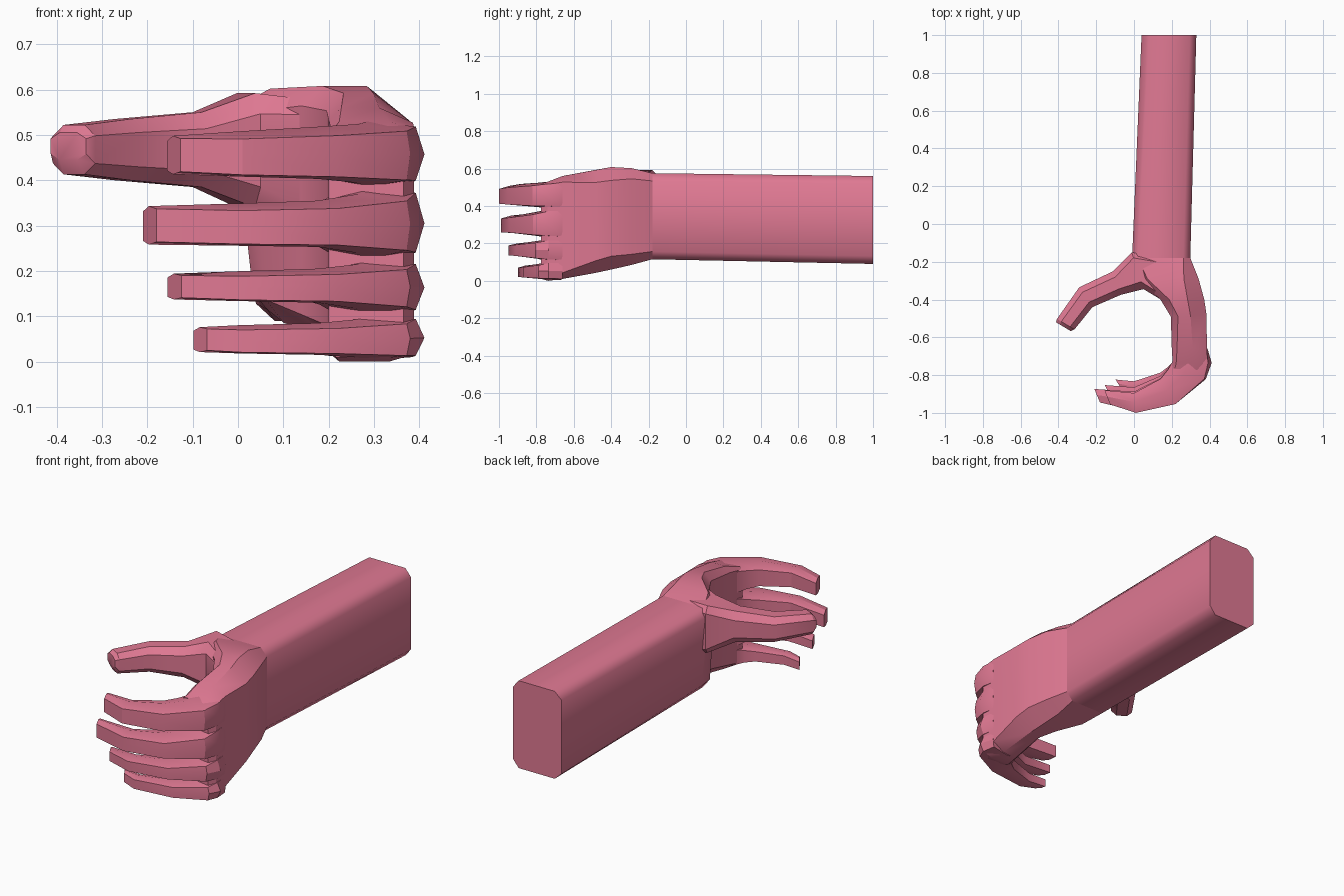
import bpy, bmesh
from math import radians

if "Cube" in bpy.data.objects:
    bpy.data.objects.remove(bpy.data.objects["Cube"])

skin = bpy.data.materials.new("skin")
skin.diffuse_color = (0.74, 0.19, 0.29, 1)
skin.use_nodes = True
skin.node_tree.nodes["Principled BSDF"].inputs["Base Color"].default_value = skin.diffuse_color


def loft(name, sections, smooth):
    """Section: inner (x, y), outer (x, y), bottom z, top z, profile of (u, v) points."""
    bm = bmesh.new()
    rings = []
    for (ax, ay), (bx, by), z0, z1, profile in sections:
        rings.append([bm.verts.new((ax + (bx - ax) * u, ay + (by - ay) * u, z0 + (z1 - z0) * v))
                      for u, v in profile])
    n = len(rings[0])
    for r, s in zip(rings, rings[1:]):
        for i in range(n):
            j = (i + 1) % n
            bm.faces.new((r[i], r[j], s[j], s[i]))
    bm.faces.new(rings[0])
    bm.faces.new(rings[-1])
    bmesh.ops.recalc_face_normals(bm, faces=bm.faces)
    mesh = bpy.data.meshes.new(name)
    bm.to_mesh(mesh)
    bm.free()
    mesh.materials.append(skin)
    ob = bpy.data.objects.new(name, mesh)
    bpy.context.collection.objects.link(ob)
    bpy.ops.object.select_all(action='DESELECT')
    bpy.context.view_layer.objects.active = ob
    ob.select_set(True)
    bpy.ops.object.shade_smooth_by_angle(angle=radians(smooth))
    return ob


def octagon(ci, co, vi, vo, lean=0.0):
    """Unit box with cut corners (ci/vi inner, co/vo outer); lean pulls in the lower inner side."""
    return [(ci + lean, 0), (1 - co, 0), (1, vo), (1, 1 - vo), (1 - co, 1), (ci, 1),
            (0, 1 - vi), (lean, vi)]


def finger_profile(ridge, top=0.83, low=0.04):
    """Rounded box with a narrower outer face and an optional knuckle ridge."""
    return [(0, 0.1), (0.45, 0), (1, low), (1 + ridge, 0.5), (1, top), (0.45, 1), (0, 0.86)]


# Forearm
wrist = ((-0.01, -0.18), (0.298, -0.18), 0.115, 0.575, octagon(0.1, 0.12, 0.08, 0.09, 0.14))
loft("forearm", [
    ((0.04, 1.0), (0.33, 1.0), 0.09, 0.56, octagon(0.14, 0.12, 0.08, 0.09)),
    wrist,
], 60)

# Palm, bending from the wrist to the knuckles
loft("palm", [
    wrist,
    ((0.03, -0.29), (0.342, -0.29), 0.085, 0.602, octagon(0.13, 0.25, 0.1, 0.11, 0.1)),
    ((0.14, -0.40), (0.372, -0.40), 0.06, 0.608, octagon(0.2, 0.38, 0.08, 0.13)),
    ((0.195, -0.49), (0.384, -0.48), 0.042, 0.592, octagon(0.2, 0.45, 0.07, 0.12)),
    ((0.20, -0.66), (0.386, -0.66), 0.01, 0.56, octagon(0.15, 0.4, 0.05, 0.06)),
    ((0.205, -0.735), (0.388, -0.74), 0.0, 0.53, octagon(0.1, 0.3, 0.03, 0.03)),
    ((0.20, -0.765), (0.365, -0.775), 0.01, 0.52, octagon(0.1, 0.2, 0.03, 0.03)),
], 30)

# Thumb, reaching out from the wrist side
soft = octagon(0.25, 0.25, 0.22, 0.22)
loft("thumb", [
    ((0.21, -0.44), (0.20, -0.19), 0.28, 0.572, octagon(0.1, 0.1, 0.1, 0.1)),
    ((0.05, -0.345), (-0.012, -0.15), 0.34, 0.592, octagon(0.2, 0.15, 0.18, 0.12)),
    ((-0.07, -0.375), (-0.11, -0.25), 0.385, 0.55, soft),
    ((-0.22, -0.44), (-0.29, -0.335), 0.40, 0.535, soft),
    ((-0.315, -0.558), (-0.408, -0.503), 0.413, 0.522, soft),
    ((-0.335, -0.567), (-0.413, -0.52), 0.445, 0.505, soft),
], 30)

# Fingers: name, tip x, furthest y, knuckle z range, joint z range, tip z range
fingers = [
    ("index_finger", -0.157, -1.0, (0.385, 0.53), (0.403, 0.518), (0.413, 0.498)),
    ("middle_finger", -0.21, -0.988, (0.225, 0.385), (0.253, 0.355), (0.258, 0.343)),
    ("ring_finger", -0.155, -0.95, (0.102, 0.225), (0.13, 0.205), (0.137, 0.194)),
    ("little_finger", -0.098, -0.897, (0.003, 0.102), (0.015, 0.085), (0.021, 0.076)),
]
for name, tip, reach, knuckle, joint, end in fingers:
    s = (reach + 0.735) / -0.265

    def y(v):
        return -0.735 + (v + 0.735) * s if v < -0.735 else v

    mid = [(k + j) / 2 for k, j in zip(knuckle, joint)]
    half = [(j + e) / 2 for j, e in zip(joint, end)]
    flat = finger_profile(0)
    loft(name, [
        ((0.22, -0.68), (0.384, -0.66), *knuckle, finger_profile(0.03, 0.93, 0.07)),
        ((0.20, -0.735), (0.392, -0.735), *knuckle, finger_profile(0.1, 0.92, 0.1)),
        ((0.18, y(-0.77)), (0.372, y(-0.82)), *mid, finger_profile(0.04, 0.88, 0.05)),
        ((0.14, y(-0.82)), (0.22, y(-0.953)), *joint, flat),
        ((0.0, y(-0.895)), (0.01, y(-1.0)), *half, flat),
        ((tip, y(-0.88)), (tip + 0.03, y(-0.955)), *end, finger_profile(0, 0.93, 0.07)),
    ], 30)
